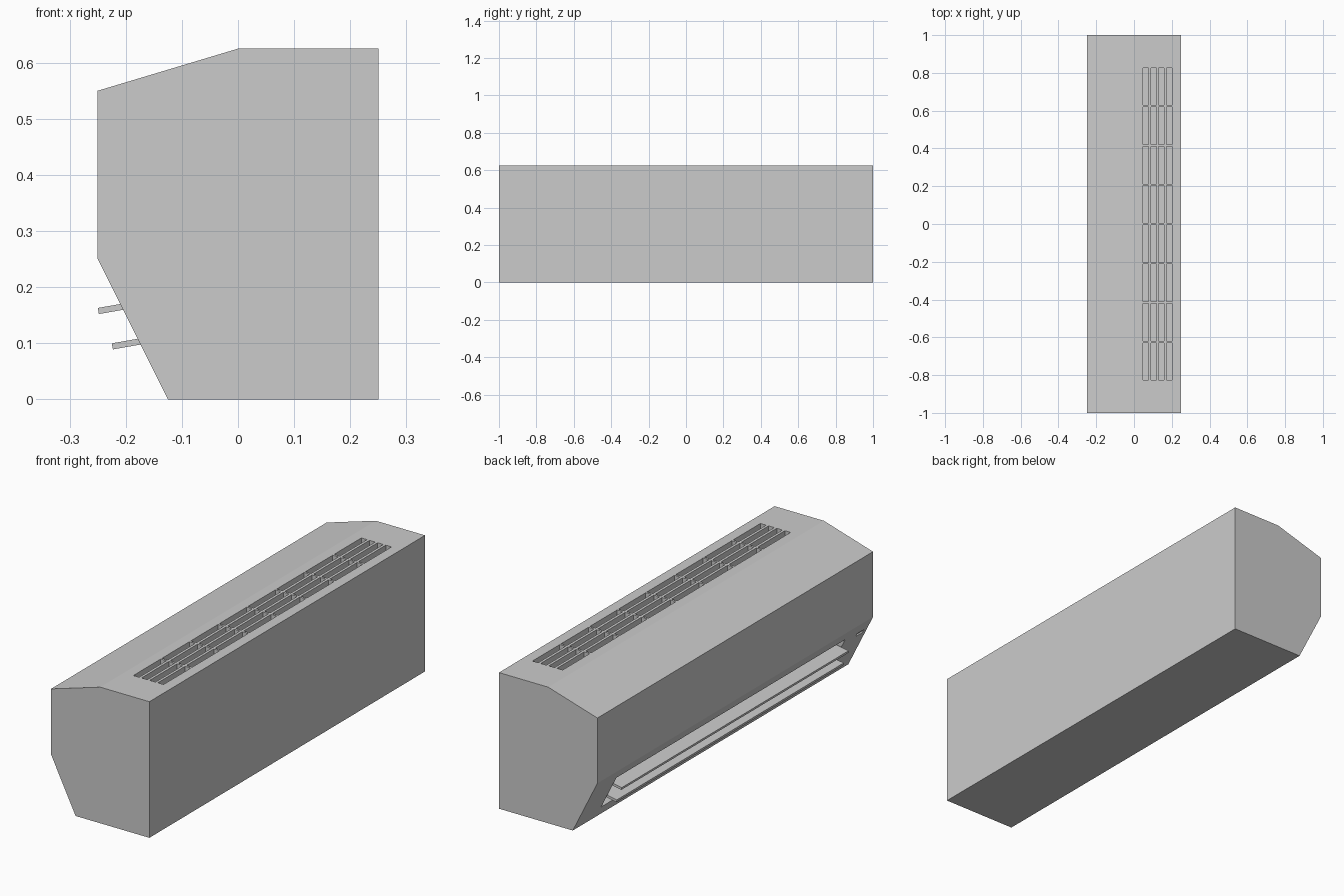
import bpy, bmesh, math

if "Cube" in bpy.data.objects:
    bpy.data.objects.remove(bpy.data.objects["Cube"])


def add_prism(bm, profile, y0, y1):
    """Add an (x, z) profile extruded along y."""
    a = [bm.verts.new((x, y0, z)) for x, z in profile]
    b = [bm.verts.new((x, y1, z)) for x, z in profile]
    n = len(profile)
    bm.faces.new(a)
    bm.faces.new(b[::-1])
    for i in range(n):
        j = (i + 1) % n
        bm.faces.new((a[j], a[i], b[i], b[j]))


def make(name, prisms):
    bm = bmesh.new()
    for profile, y0, y1 in prisms:
        add_prism(bm, profile, y0, y1)
    bmesh.ops.recalc_face_normals(bm, faces=bm.faces)
    mesh = bpy.data.meshes.new(name)
    bm.to_mesh(mesh)
    bm.free()
    ob = bpy.data.objects.new(name, mesh)
    bpy.context.collection.objects.link(ob)
    return ob


def slant_pocket(z0, z1, depth):
    """Profile cut into the sloping outlet face, square to that face."""
    nx, nz = 2 / math.sqrt(5), 1 / math.sqrt(5)
    p = [(-0.125 - z * 0.5, z) for z in (z0, z1)]
    out = 0.02
    return [(p[0][0] - nx * out, p[0][1] - nz * out),
            (p[0][0] + nx * depth, p[0][1] + nz * depth),
            (p[1][0] + nx * depth, p[1][1] + nz * depth),
            (p[1][0] - nx * out, p[1][1] - nz * out)]


def box(x0, x1, z0, z1):
    return [(x0, z0), (x1, z0), (x1, z1), (x0, z1)]


# Casing: one profile along the full length
casing = make("casing", [([(-0.125, 0), (0.25, 0), (0.25, 0.625), (0, 0.625),
                           (-0.25, 0.55), (-0.25, 0.25)], -1, 1)])

# Cutters: top intake slots, air outlet, small display window
cuts = []
for col in range(4):
    xc = 0.062 + col * 0.0415
    for row in range(8):
        yc = (row - 3.5) * 0.208
        cuts.append((box(xc - 0.0145, xc + 0.0145, 0.6, 0.65), yc - 0.099, yc + 0.099))
cuts.append((slant_pocket(0.05, 0.205, 0.08), -0.83, 0.83))
cuts.append((slant_pocket(0.18, 0.195, 0.006), -0.975, -0.925))
cutter = make("opening_cutter", cuts)
cutter.hide_render = True

mod = casing.modifiers.new("openings", 'BOOLEAN')
mod.operation = 'DIFFERENCE'
mod.solver = 'EXACT'
mod.object = cutter
bpy.context.view_layer.objects.active = casing
casing.select_set(True)
bpy.ops.object.modifier_apply(modifier=mod.name)
bpy.data.objects.remove(cutter, do_unlink=True)

# Louvers: thin slats tilted ten degrees, reaching out of the outlet
c, s = math.cos(math.radians(10)), math.sin(math.radians(10))
for name, x, z, length in (("upper_louver", -0.248, 0.152, 0.13),
                           ("lower_louver", -0.223, 0.089, 0.13)):
    t = 0.011
    make(name, [([(x, z), (x + length * c, z + length * s),
                  (x + length * c - t * s, z + length * s + t * c),
                  (x - t * s, z + t * c)], -0.823, 0.823)])
